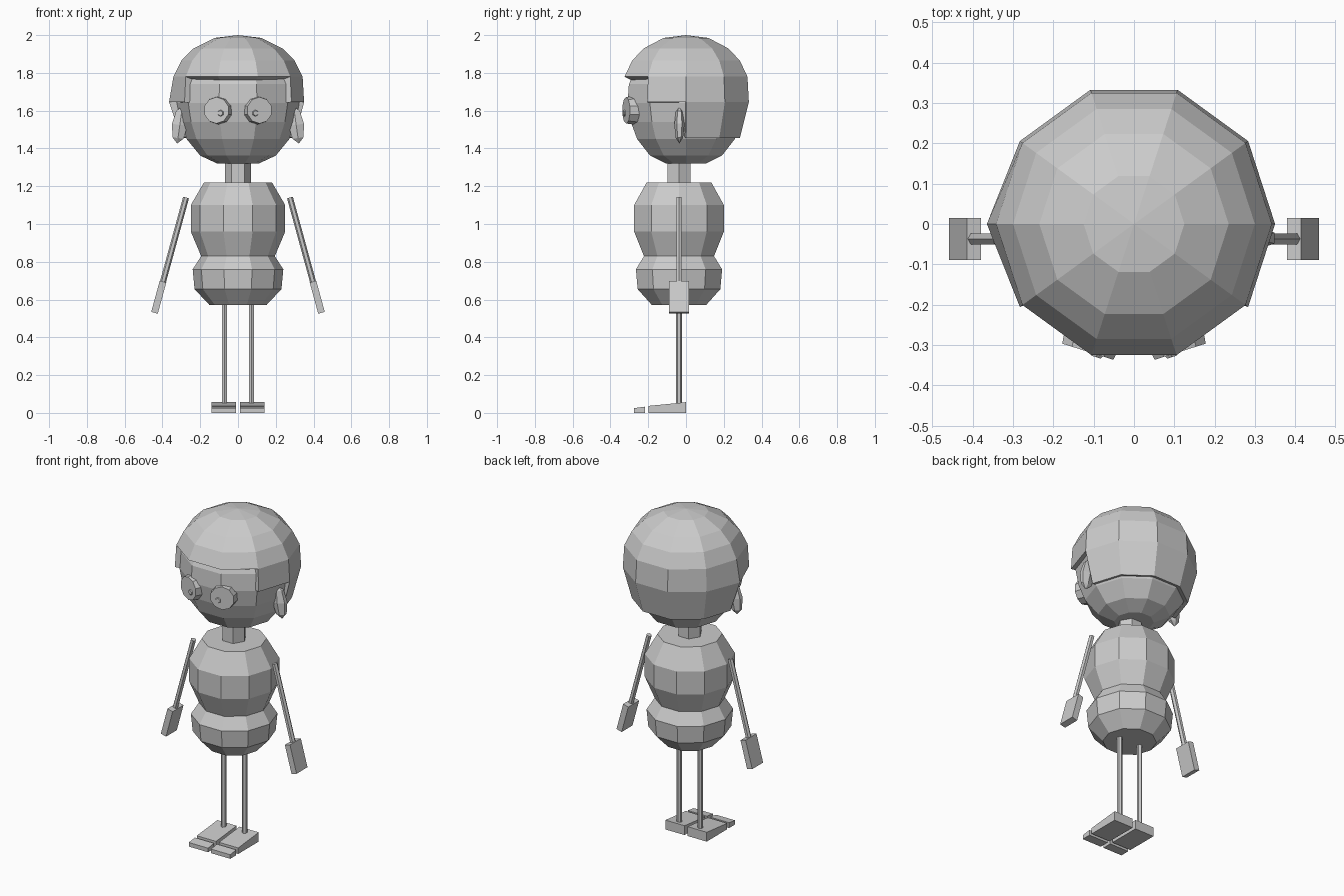
import bpy, bmesh
from math import cos, sin, radians, pi
from mathutils import Vector, Matrix

if "Cube" in bpy.data.objects:
    bpy.data.objects.remove(bpy.data.objects["Cube"])


def finish(name, bm):
    bmesh.ops.recalc_face_normals(bm, faces=bm.faces)
    me = bpy.data.meshes.new(name)
    bm.to_mesh(me)
    bm.free()
    ob = bpy.data.objects.new(name, me)
    bpy.context.collection.objects.link(ob)
    return ob


def ring(bm, r, z, n, cy=0.0):
    return [bm.verts.new((r * cos(2 * pi * k / n), cy + r * sin(2 * pi * k / n), z)) for k in range(n)]


def lathe(name, profile, n, cy=0.0):
    bm = bmesh.new()
    rings = [ring(bm, r, z, n, cy) for r, z in profile]
    for a, b in zip(rings, rings[1:]):
        for k in range(n):
            bm.faces.new((a[k], a[(k + 1) % n], b[(k + 1) % n], b[k]))
    bm.faces.new(rings[0])
    bm.faces.new(rings[-1])
    return finish(name, bm)


def rod(name, p, q, r1, r2=None, n=6):
    p, q = Vector(p), Vector(q)
    bm = bmesh.new()
    m = Matrix.Translation((p + q) / 2) @ (q - p).to_track_quat('Z', 'Y').to_matrix().to_4x4()
    bmesh.ops.create_cone(bm, cap_ends=True, segments=n, radius1=r1,
                          radius2=r1 if r2 is None else r2, depth=(q - p).length, matrix=m)
    return finish(name, bm)


def prism_x(name, x0, x1, outline):
    """Extrude a y-z outline along x."""
    bm = bmesh.new()
    face = bm.faces.new([bm.verts.new((x0, y, z)) for y, z in outline])
    ext = bmesh.ops.extrude_face_region(bm, geom=[face])
    moved = [g for g in ext["geom"] if isinstance(g, bmesh.types.BMVert)]
    bmesh.ops.translate(bm, verts=moved, vec=(x1 - x0, 0, 0))
    return finish(name, bm)


CY = -0.037  # body axis

# torso, neck and head
lathe("torso", [(.15, .57), (.23, .655), (.24, .76), (.195, .83), (.25, .96), (.25, 1.10), (.18, 1.22)], 10, CY)
lathe("neck", [(.07, 1.20), (.07, 1.36)], 6, CY)
lathe("head", [(.11, 1.32), (.20, 1.362), (.272, 1.45), (.307, 1.54), (.325, 1.64),
               (.318, 1.74), (.27, 1.84), (.15, 1.93)], 10)

# hair: a cap with short fringe in front, steps at the sides and a long back
prof = [(.125, 1.985), (.235, 1.93), (.30, 1.865), (.342, 1.78), (.35, 1.645), (.30, 1.455)]
bm = bmesh.new()
top = bm.verts.new((0, 0, 2.0))
rings = [ring(bm, r, z, 10) for r, z in prof]
rings[4][5].co.x = -.365
for k in range(10):
    j = (k + 1) % 10
    bm.faces.new((top, rings[0][k], rings[0][j]))
    rows = 3 if k in (6, 7, 8) else 4 if k in (5, 9) else 5
    for a, b in zip(rings[:rows], rings[1:rows + 1]):
        bm.faces.new((a[k], b[k], b[j], a[j]))
bmesh.ops.delete(bm, geom=[v for v in bm.verts if not v.link_faces], context='VERTS')
hair = finish("hair", bm)
sol = hair.modifiers.new("thickness", 'SOLIDIFY')
sol.thickness = .04
sol.offset = -1

for side, s in (("left", -1), ("right", 1)):
    # eye disc and pupil
    d = Vector((s * .30, -.95, .0)).normalized()
    c = Vector((s * .107, -.293, 1.602))
    rod(side + "_eye", c - d * .035, c + d * .025, .078, .07, 10)
    p = Vector((s * .09, -.318, 1.587))
    rod(side + "_pupil", p - d * .02, p + d * .013, .032, .014, 6)

    # ear
    bm = bmesh.new()
    m = (Matrix.Translation((s * .308, -.035, 1.525)) @ Matrix.Rotation(radians(s * -8), 4, 'Y')
         @ Matrix.Diagonal((.048, .027, .10, 1)))
    bmesh.ops.create_uvsphere(bm, u_segments=6, v_segments=4, radius=1, matrix=m)
    finish(side + "_ear", bm)

    # arm and flat hand
    a, b = Vector((s * .275, CY, 1.14)), Vector((s * .442, CY, .53))
    wrist = a.lerp(b, .73)
    rod(side + "_arm", a, wrist, .016)
    bm = bmesh.new()
    m = (Matrix.Translation((wrist + b) / 2) @ Matrix.Rotation(radians(s * -15.3), 4, 'Y')
         @ Matrix.Diagonal((.036, .105, (b - wrist).length, 1)))
    bmesh.ops.create_cube(bm, size=1, matrix=m)
    finish(side + "_hand", bm)

    # leg, foot and toe piece
    rod(side + "_leg", (s * .071, CY, .04), (s * .071, CY, .60), .015)
    prism_x(side + "_foot", s * .01, s * .14, [(0, 0), (0, .057), (-.035, .053), (-.198, .037), (-.198, 0)])
    prism_x(side + "_toe", s * .01, s * .14, [(-.217, 0), (-.217, .033), (-.275, .025), (-.275, 0)])
